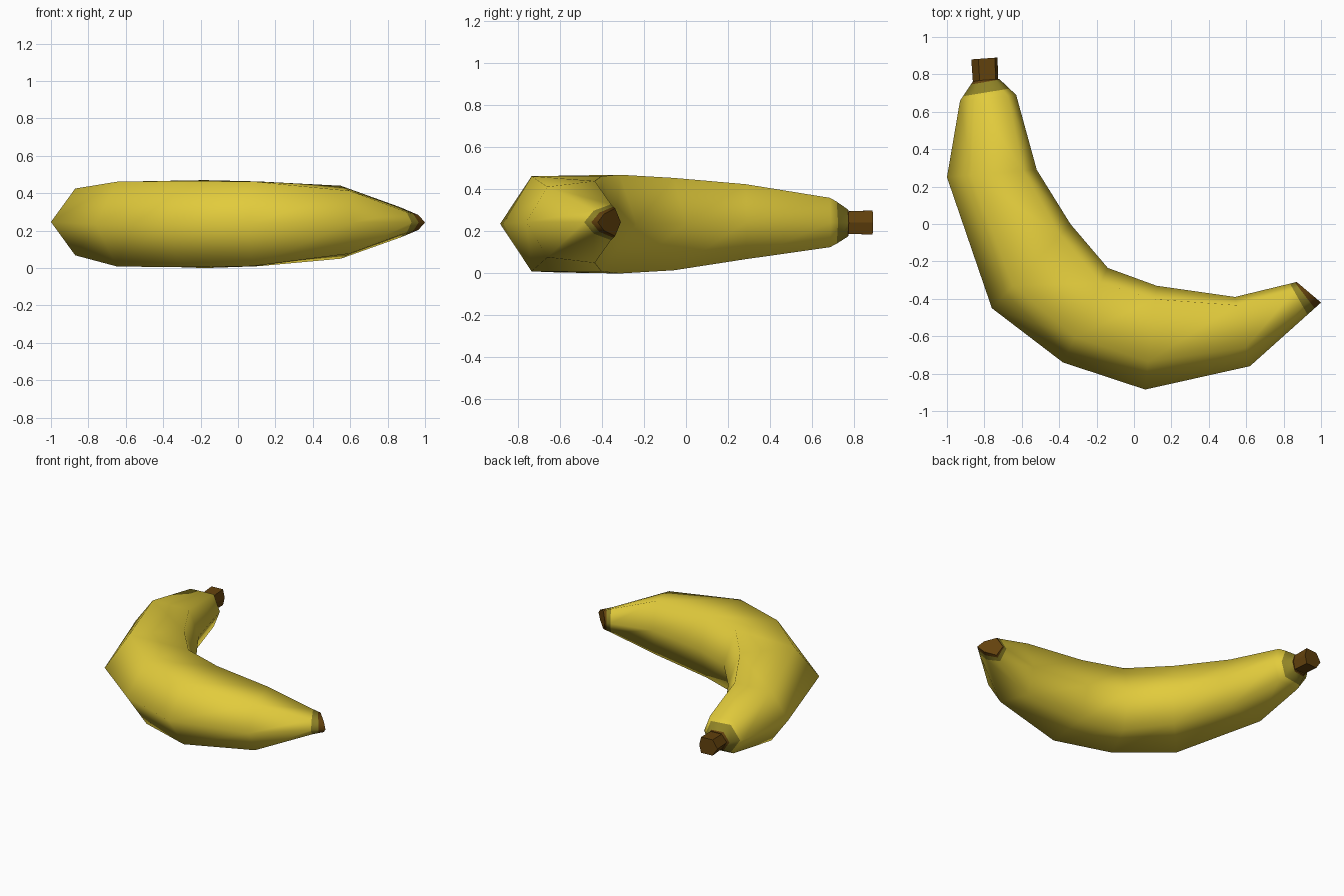
import bpy, bmesh
from mathutils import Vector

if "Cube" in bpy.data.objects:
    bpy.data.objects.remove(bpy.data.objects["Cube"])


def material(name, rgb):
    m = bpy.data.materials.new(name)
    m.diffuse_color = (*rgb, 1)
    m.use_nodes = True
    m.node_tree.nodes["Principled BSDF"].inputs["Base Color"].default_value = m.diffuse_color
    return m


YELLOW = material("yellow_peel", (0.76, 0.60, 0.045))
OLIVE = material("olive_peel", (0.28, 0.23, 0.02))
BROWN = material("brown_stem", (0.125, 0.054, 0.004))


def mix(a, b, t_out, t_in):
    """Section between two sections, with its own slide on the outer and inner side."""
    t = (t_out + t_in) / 2
    slides = (t_out, t_out, t_in, t_in, t, t, t, t)
    return tuple(p + (q - p) * s for p, q, s in zip(a, b, slides))


def hexagon(s):
    """Six points: outer and inner corners at mid height, pairs above and below."""
    outer, inner = Vector((s[0], s[1], 0)), Vector((s[2], s[3], 0))
    mid, half = (s[4] + s[5]) / 2, (s[5] - s[4]) / 2
    squeeze, f_in = s[6], s[7]
    return [outer.lerp(inner, t) + Vector((0, 0, mid + half * h)) for t, h in
            ((0, 0), (0.27, squeeze), (f_in, 1), (1, 0), (f_in, -1), (0.27, -squeeze))]


def loft(name, sections, mats, band_mats, cap_mats, smooth):
    bm = bmesh.new()
    rings = [[bm.verts.new(p) for p in hexagon(s)] for s in sections]
    for k, (a, b) in enumerate(zip(rings, rings[1:])):
        for i in range(6):
            j = (i + 1) % 6
            f = bm.faces.new((a[i], a[j], b[j], b[i]))
            f.material_index = band_mats[k]
            f.smooth = smooth
    for ring, m in zip((rings[0], rings[-1]), cap_mats):
        f = bm.faces.new(ring)
        f.material_index = m
        for e in f.edges:
            e.smooth = False
    bmesh.ops.recalc_face_normals(bm, faces=bm.faces)
    me = bpy.data.meshes.new(name)
    bm.to_mesh(me)
    bm.free()
    for m in mats:
        me.materials.append(m)
    ob = bpy.data.objects.new(name, me)
    bpy.context.collection.objects.link(ob)
    return ob


# Fruit sections: outer x, y, inner x, y, low z, high z,
# height share of the outer pair, place of the inner pair
S = [
    (-0.86, 0.765, -0.72, 0.775, 0.18, 0.30, 1, 0.85),
    (-0.93, 0.66, -0.63, 0.69, 0.125, 0.36, 1, 0.85),
    (-1.00, 0.25, -0.52, 0.29, 0.068, 0.425, 1, 0.85),
    (-0.76, -0.45, -0.34, 0.00, 0.015, 0.455, 1.03, 0.87),
    (-0.38, -0.74, -0.14, -0.235, 0.00, 0.47, 0.98, 0.84),
    (0.06, -0.885, 0.12, -0.33, 0.01, 0.463, 1, 0.87),
    (0.62, -0.76, 0.54, -0.39, 0.05, 0.44, 0.86, 0.88),
    (1.00, -0.42, 0.87, -0.31, 0.178, 0.31, 0.6, 0.75),
]
# Extra sections where the peel turns olive and brown
collar = mix(S[0], S[1], 0.18, 0.03)
neck = mix(S[0], S[1], 0.78, 0.6)
tip_olive = mix(S[6], S[7], 0.81, 0.89)
tip_brown = mix(S[6], S[7], 0.91, 0.97)
sections = [S[0], collar, neck] + S[1:7] + [tip_olive, tip_brown, S[7]]
bands = [2, 1] + [0] * 7 + [1, 2]
loft("fruit", sections, (YELLOW, OLIVE, BROWN), bands, (2, 2), True)

# Stem
loft("stem", [(-0.86, 0.74, -0.725, 0.75, 0.19, 0.295, 1, 0.9),
              (-0.87, 0.88, -0.73, 0.89, 0.185, 0.30, 1, 0.9)],
     (BROWN,), [0], (0, 0), False)
